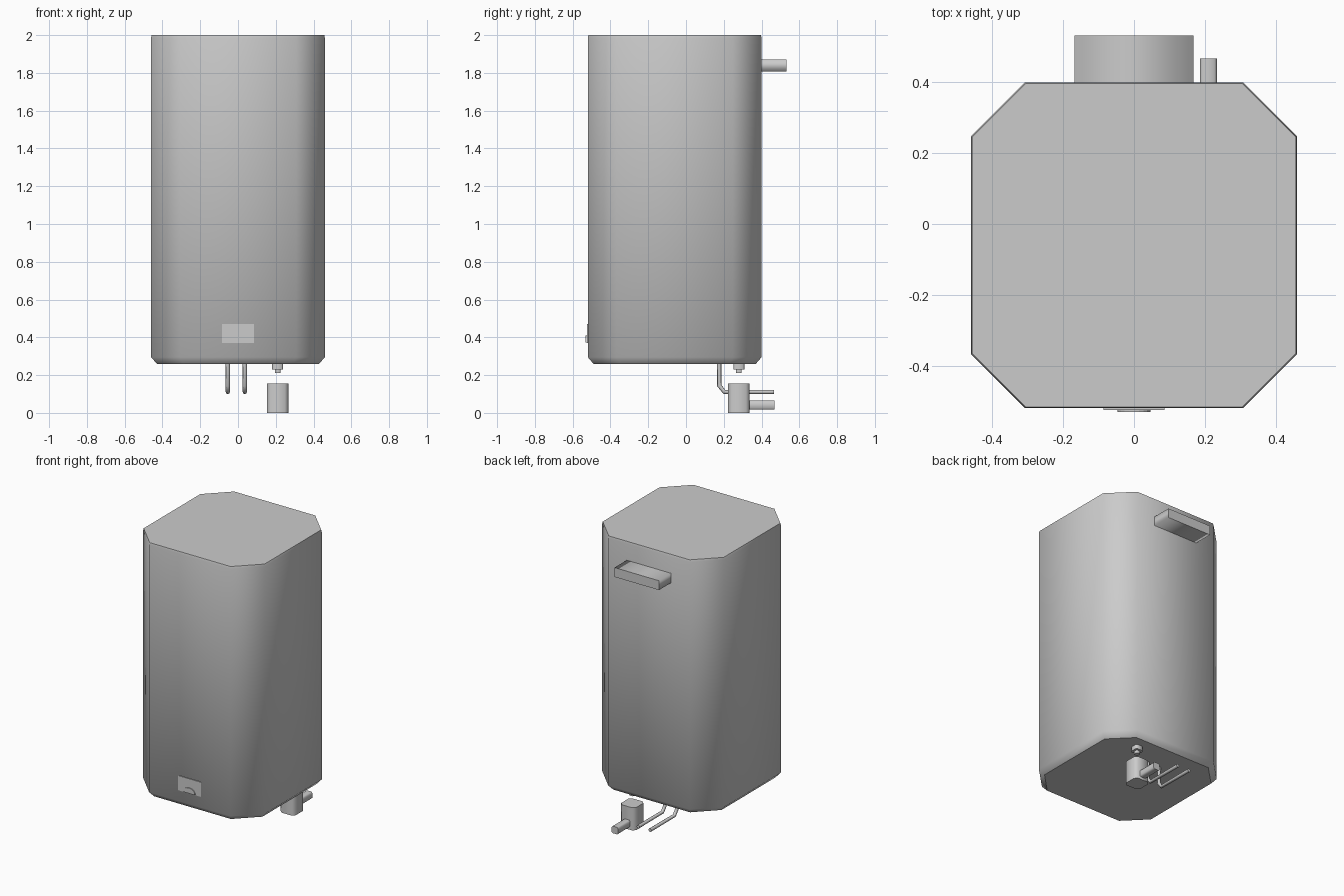
import bpy, bmesh, math

if "Cube" in bpy.data.objects:
    bpy.data.objects.remove(bpy.data.objects["Cube"])


def section(hu, hv, c):
    """Rectangle outline with cut corners (plain rectangle if c is 0)."""
    if c == 0:
        return [(-hu, -hv), (hu, -hv), (hu, hv), (-hu, hv)]
    return [(-hu + c, -hv), (hu - c, -hv), (hu, -hv + c), (hu, hv - c),
            (hu - c, hv), (-hu + c, hv), (-hu, hv - c), (-hu, -hv + c)]


def loft(name, centre, rings, axis='z', smooth=True):
    """Skin a list of (position, outline) rings along an axis, with flat caps."""
    bm = bmesh.new()
    loops = []
    for t, pts in rings:
        co = [(centre[0] + u, centre[1] + v, t) if axis == 'z'
              else (centre[0] + u, t, centre[1] + v) for u, v in pts]
        loops.append([bm.verts.new(p) for p in co])
    n = len(loops[0])
    for a, b in zip(loops, loops[1:]):
        for i in range(n):
            f = bm.faces.new((a[i], a[(i + 1) % n], b[(i + 1) % n], b[i]))
            f.smooth = smooth
    for ring in (loops[0], loops[-1]):
        cap = bm.faces.new(ring)
        for e in cap.edges:
            e.smooth = False
    bmesh.ops.recalc_face_normals(bm, faces=bm.faces[:])
    mesh = bpy.data.meshes.new(name)
    bm.to_mesh(mesh)
    bm.free()
    obj = bpy.data.objects.new(name, mesh)
    bpy.context.collection.objects.link(obj)
    return obj


def pipe(name, points, radius):
    """Thin round tube along straight segments."""
    cu = bpy.data.curves.new(name, 'CURVE')
    cu.dimensions = '3D'
    cu.bevel_depth = radius
    cu.bevel_resolution = 2
    cu.use_fill_caps = True
    sp = cu.splines.new('POLY')
    sp.points.add(len(points) - 1)
    for p, co in zip(sp.points, points):
        p.co = (*co, 1)
    obj = bpy.data.objects.new(name, cu)
    bpy.context.collection.objects.link(obj)
    bpy.ops.object.select_all(action='DESELECT')
    obj.select_set(True)
    bpy.context.view_layer.objects.active = obj
    bpy.ops.object.convert(target='MESH')


# Casing with cut corners and a chamfered underside
loft("casing", (0, -0.06), [(0.26, section(0.43, 0.43, 0.14)),
                            (0.295, section(0.46, 0.46, 0.152)),
                            (1.985, section(0.46, 0.46, 0.152)),
                            (2.0, section(0.457, 0.457, 0.151))])

# Rear air duct near the top
loft("rear_duct", (0, 1.84), [(0.39, section(0.168, 0.032, 0)),
                              (0.532, section(0.168, 0.032, 0))], 'y')

# Front control plate and its half-round handle
loft("front_plate", (0, 0.42), [(-0.51, section(0.086, 0.05, 0)),
                                (-0.525, section(0.086, 0.05, 0))], 'y', False)
half_round = [(0.046 * math.cos(math.pi * i / 10),
               0.037 * math.sin(math.pi * i / 10)) for i in range(11)]
loft("plate_handle", (0, 0.373), [(-0.52, half_round), (-0.531, half_round)], 'y', False)

# Drain fitting under the casing
loft("drain_collar", (0.21, 0.28), [(0.27, section(0.029, 0.029, 0.009)),
                                    (0.23, section(0.029, 0.029, 0.009))])
loft("drain_nozzle", (0.21, 0.28), [(0.235, section(0.015, 0.015, 0.005)),
                                    (0.21, section(0.015, 0.015, 0.005))])

# Drain cup with outlet to the wall
loft("drain_cup", (0.21, 0.28), [(0.0, section(0.057, 0.057, 0.019)),
                                 (0.155, section(0.057, 0.057, 0.019))])
loft("cup_outlet", (0.21, 0.041), [(0.32, section(0.024, 0.024, 0.007)),
                                   (0.468, section(0.024, 0.024, 0.007))], 'y')

# Two bent water pipes
for label, x in (("left", -0.054), ("right", 0.036)):
    pipe(f"water_pipe_{label}", [(x, 0.176, 0.27), (x, 0.176, 0.145),
                                 (x, 0.203, 0.111), (x, 0.466, 0.111)], 0.0115)
